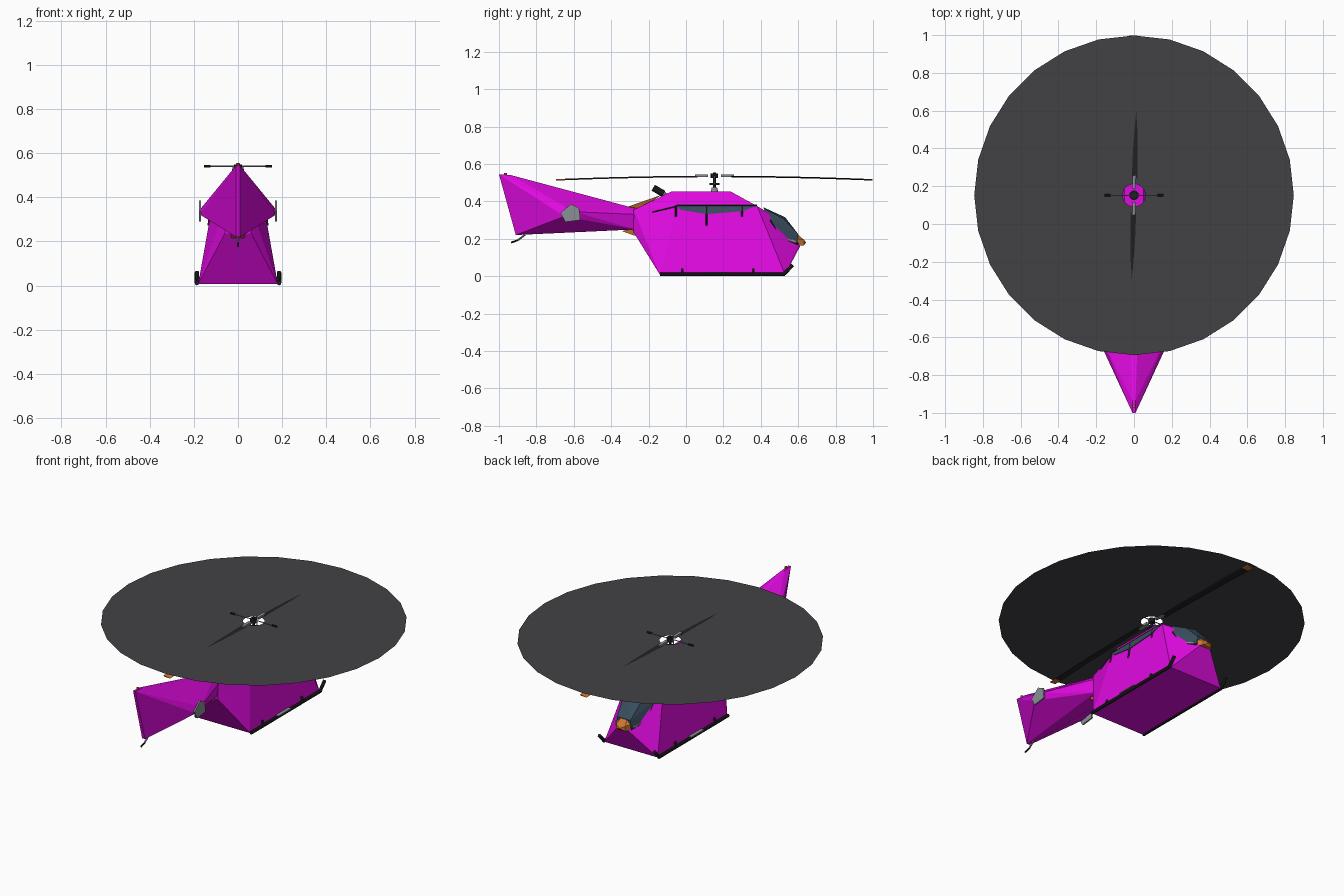
import bpy, bmesh, math
from mathutils import Vector

if "Cube" in bpy.data.objects:
    bpy.data.objects.remove(bpy.data.objects["Cube"])


def mat(name, r, g, b):
    m = bpy.data.materials.new(name)
    m.diffuse_color = (r, g, b, 1)
    m.use_nodes = True
    m.node_tree.nodes["Principled BSDF"].inputs["Base Color"].default_value = m.diffuse_color
    return m


MAGENTA = mat("magenta", 0.75, 0.003, 0.75)
DISC = mat("disc_grey", 0.055, 0.053, 0.06)
BLACK = mat("black", 0.015, 0.015, 0.016)
GLASS = mat("slate_glass", 0.04, 0.075, 0.11)
ORANGE = mat("orange", 0.62, 0.18, 0.03)
GREY = mat("metal_grey", 0.25, 0.28, 0.3)


def finish(name, bm, m):
    bmesh.ops.recalc_face_normals(bm, faces=bm.faces)
    me = bpy.data.meshes.new(name)
    bm.to_mesh(me)
    bm.free()
    ob = bpy.data.objects.new(name, me)
    me.materials.append(m)
    bpy.context.collection.objects.link(ob)
    return ob


def hull(name, pts, m):
    """Convex solid through half-section points mirrored in x."""
    bm = bmesh.new()
    for x, y, z in pts:
        bm.verts.new((x, y, z))
        if x:
            bm.verts.new((-x, y, z))
    res = bmesh.ops.convex_hull(bm, input=bm.verts)
    loose = [v for v in bm.verts if not v.link_faces]
    bmesh.ops.delete(bm, geom=loose, context='VERTS')
    bmesh.ops.dissolve_limit(bm, angle_limit=0.01, verts=bm.verts, edges=bm.edges)
    return finish(name, bm, m)


def rod(name, a, b, r, m, sides=8, r2=None):
    a, b = Vector(a), Vector(b)
    bm = bmesh.new()
    bmesh.ops.create_cone(bm, cap_ends=True, segments=sides, radius1=r,
                          radius2=r if r2 is None else r2, depth=(b - a).length)
    rot = (b - a).to_track_quat('Z', 'Y').to_matrix()
    bmesh.ops.rotate(bm, matrix=rot, verts=bm.verts)
    bmesh.ops.translate(bm, vec=(a + b) / 2, verts=bm.verts)
    return finish(name, bm, m)


def box(name, c, s, m):
    bm = bmesh.new()
    bmesh.ops.create_cube(bm, size=1)
    bmesh.ops.scale(bm, vec=s, verts=bm.verts)
    bmesh.ops.translate(bm, vec=c, verts=bm.verts)
    return finish(name, bm, m)


def plate(name, pts, t, m):
    """Polygon extruded along x by t."""
    bm = bmesh.new()
    f = bm.faces.new([bm.verts.new(p) for p in pts])
    ext = bmesh.ops.extrude_face_region(bm, geom=[f])
    vs = [g for g in ext["geom"] if isinstance(g, bmesh.types.BMVert)]
    bmesh.ops.translate(bm, vec=(t, 0, 0), verts=vs)
    return finish(name, bm, m)


# Cabin and tail shells
hull("cabin", [(.18, -.14, .008), (.18, .53, .008), (.06, -.28, .235),
               (.06, -.28, .355), (.05, -.08, .452), (.05, .24, .452),
               (.115, -.05, .375), (.115, .38, .375), (.085, .43, .345),
               (.04, .61, .16), (.03, .61, .19)], MAGENTA)
hull("tail", [(.008, -1, .545), (.008, -.935, .54), (.01, -.91, .22),
              (.17, -.65, .32), (.172, -.60, .345), (.05, -.27, .25),
              (.06, -.27, .33), (.03, -.27, .362)], MAGENTA)

# Cockpit glass, nose cap and trim
hull("cockpit_glass", [(.075, .415, .362), (.03, .415, .368), (.10, .45, .30),
                       (.09, .51, .20), (.06, .52, .308), (.05, .60, .175),
                       (.045, .60, .225), (0, .53, .315)], GLASS)
hull("nose_cap", [(.045, .60, .165), (.045, .60, .20), (.03, .63, .165),
                  (.03, .63, .195), (.02, .60, .222), (0, .642, .18)], ORANGE)
hull("engine_cowl", [(.035, -.31, .372), (.02, -.31, .362), (.03, -.13, .435),
                     (.02, -.24, .36)], ORANGE)
hull("rear_belly", [(.035, -.34, .24), (.03, -.27, .215), (.04, -.27, .27)], ORANGE)
rod("exhaust", (0, -.175, .473), (0, -.12, .44), .018, BLACK, 10)
rod("exhaust_stem", (0, -.13, .455), (0, -.10, .42), .012, GREY)
rod("tail_tip_light", (0, -.965, .54), (0, -.965, .553), .008, ORANGE)
rod("tail_skid_upper", (0, -.86, .222), (0, -.90, .192), .005, GREY, 6)
rod("tail_skid_lower", (0, -.90, .192), (0, -.935, .18), .005, BLACK, 6)


def side_x(z):
    return .18 - .178 * (z - .008)


for s, side in ((1, "right"), (-1, "left")):
    # Side windows with frame posts lying on the sloped cabin wall
    win = [(-.05, .376), (.38, .376), (.30, .347), (.11, .332), (-.03, .355)]
    plate(f"window_{side}", [(s * side_x(z), y, z) for y, z in win], s * .005, GLASS)
    for y, z in ((-.055, .318), (.11, .272), (.30, .318)):
        rod(f"post_{side}", (s * side_x(.376), y, .376),
            (s * side_x(z), y, z), .006, BLACK, 4)
    rod(f"window_rail_{side}", (s * .117, -.05, .378), (s * .117, .38, .378), .004, BLACK, 4)
    rod(f"rear_rail_{side}", (s * .09, -.18, .343), (s * .115, -.05, .374), .004, BLACK, 4)
    # Windscreen edge and grey panel
    rod(f"screen_frame_{side}", (s * .10, .45, .30), (s * .09, .51, .20), .005, BLACK, 4)
    rod(f"screen_sill_{side}", (s * .09, .51, .20), (s * .05, .60, .172), .005, BLACK, 4)
    hull(f"nose_panel_{side}", [(.082, .53, .19), (.082, .53, .202),
                                (.062, .59, .178), (.062, .59, .192),
                                (.02, .56, .19)], GREY)
    # Landing skid with raised front and clamps
    rod(f"skid_{side}", (s * .186, -.14, .011), (s * .186, .53, .011), .010, BLACK)
    rod(f"skid_front_{side}", (s * .186, .525, .012), (s * .186, .57, .06), .010, BLACK)
    for y in (-.02, .36):
        rod(f"skid_clamp_{side}", (s * .186, y, .01), (s * .178, y, .04), .008, BLACK, 6)
    box(f"skid_step_{side}", (s * .188, .17, .021), (.02, .12, .004), GREY)
    # Stabiliser end fins
    fin = [(-.672, .338), (-.615, .385), (-.572, .365), (-.565, .30), (-.645, .29)]
    plate(f"end_fin_{side}", [(s * .168, y, z) for y, z in fin], s * .009, GREY)

# Mast and rotor head
RY = .152
rod("mast_base", (0, RY, .445), (0, RY, .475), .022, GREY, 12, .014)
rod("mast", (0, RY, .45), (0, RY, .555), .008, BLACK, 10)
rod("swash_plate", (0, RY, .488), (0, RY, .498), .026, BLACK, 12)
rod("rotor_head", (0, RY, .525), (0, RY, .548), .02, BLACK, 10)
rod("flybar", (-.15, RY, .54), (.15, RY, .54), .003, GREY, 6)
for s, end in ((1, "front"), (-1, "rear")):
    rod(f"flybar_weight_{end}", (s * .125, RY, .54), (s * .155, RY, .54), .006, BLACK)
    box(f"blade_grip_{end}", (0, RY + s * .07, .536), (.018, .07, .014), GREY)
    rod(f"control_link_{end}", (s * .024, RY, .492), (s * .02, RY, .54), .004, GREY, 6)

    # Drooping pitched blade with a coloured tip
    def blade(name, r0, r1, m, n=6):
        bm = bmesh.new()
        rings = []
        for i in range(n + 1):
            r = r0 + (r1 - r0) * i / n
            z = .533 - .018 * (r / .845) ** 2
            rings.append([bm.verts.new((s * x, RY + s * r, z + dz)) for x, dz in
                          ((-.027, -.004), (.012, .004), (.018, .002), (.012, -.002))])
        for a, b in zip(rings, rings[1:]):
            for k in range(4):
                bm.faces.new((a[k], a[(k + 1) % 4], b[(k + 1) % 4], b[k]))
        bm.faces.new(rings[0])
        bm.faces.new(rings[-1])
        finish(name, bm, m)

    blade(f"blade_{end}", .09, .80, BLACK)
    blade(f"blade_tip_{end}", .80, .846, ORANGE, 1)

# Spinning rotor disc: flat ring with a centre opening
bm = bmesh.new()
N = 28
rings = [[bm.verts.new((r * math.sin(2 * math.pi * i / N),
                        RY + r * math.cos(2 * math.pi * i / N), .532))
          for i in range(N)] for r in (.06, .846)]
for i in range(N):
    j = (i + 1) % N
    bm.faces.new((rings[0][i], rings[0][j], rings[1][j], rings[1][i]))
disc = finish("rotor_disc", bm, DISC)
if disc.data.polygons[0].normal.z < 0:
    disc.data.flip_normals()
